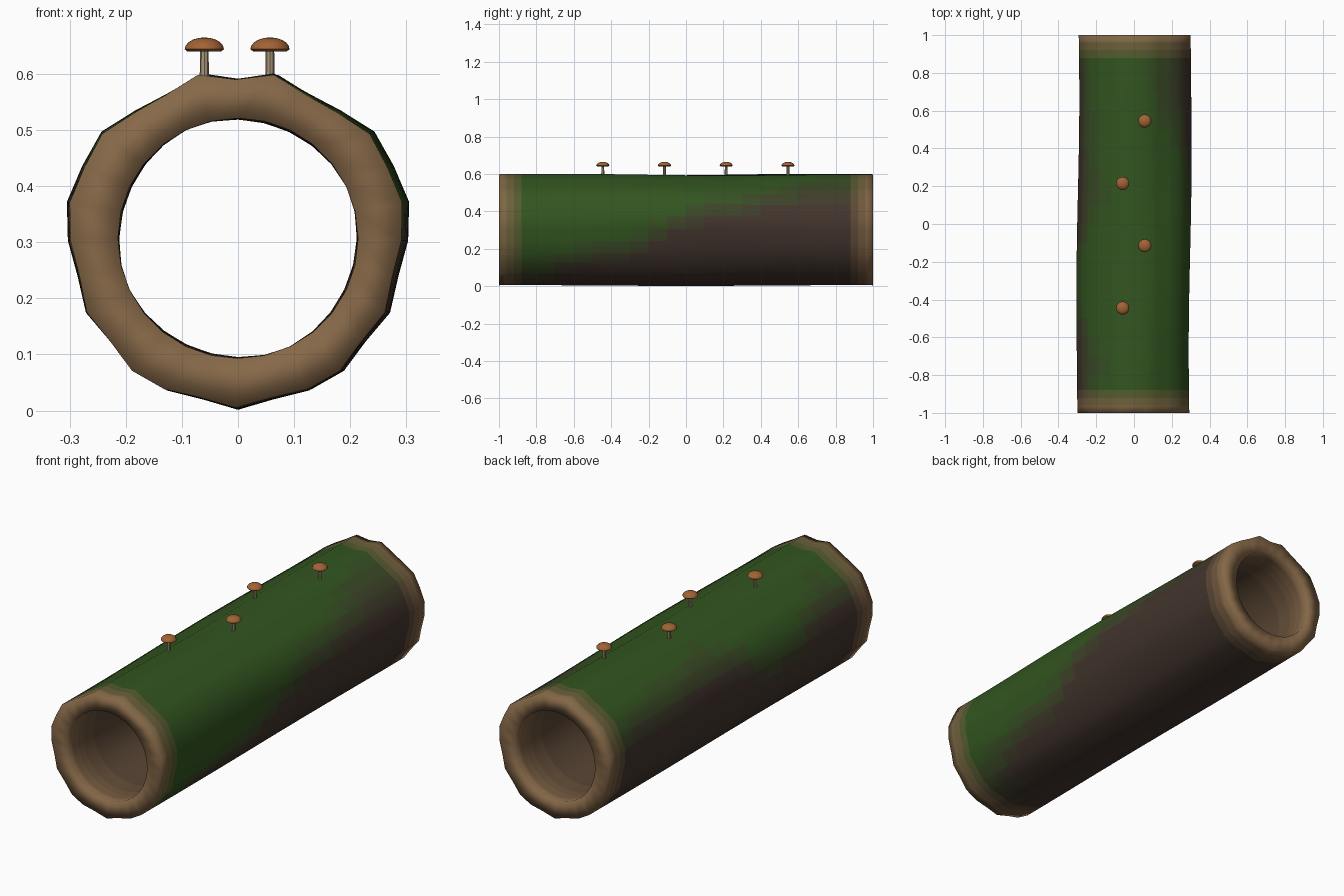
import bpy, bmesh
from math import sin, cos, pi

if "Cube" in bpy.data.objects:
    bpy.data.objects.remove(bpy.data.objects["Cube"])

mats = {}


def material(name, color):
    if name not in mats:
        m = bpy.data.materials.new(name)
        m.diffuse_color = (*color, 1)
        m.use_nodes = True
        m.node_tree.nodes["Principled BSDF"].inputs["Base Color"].default_value = m.diffuse_color
        mats[name] = m
    return mats[name]


def mix(a, b, t):
    return tuple(p + (q - p) * t for p, q in zip(a, b))


def clamp(t):
    return max(0.0, min(1.0, t))


WOOD = (0.24, 0.14, 0.065)
MOSS = (0.032, 0.09, 0.014)
BARK = (0.055, 0.035, 0.026)
BORE = (0.10, 0.06, 0.035)

# Bark radius from the top ridge down to the bottom, mirrored to both sides
HALF = [.287, .303, .288, .291, .305, .30, .304, .295, .286, .295,
        .287, .297, .294, .287, .298]
N = 28
RADII = HALF + HALF[-2:0:-1]
YS = [-1, -.96, -.92, -.88] + [-.8 + .1 * i for i in range(17)] + [.88, .92, .96, 1]


def outer_point(i, y):
    a = pi / 2 - 2 * pi * i / N
    bump = .007 * sin(3 * a + 2.4 * y) * (1 - y * y)
    r = RADII[i] + bump * (0.5 if sin(a) < -.6 else 1)
    return (r * cos(a) + .004 * sin(2 * y), y, .303 + r * sin(a))


def inner_point(i, y):
    a = pi / 2 - 2 * pi * i / N
    r = .214 + .004 * sin(4 * a + 2 * y) * (1 - y * y)
    return (r * cos(a), y, .307 + r * sin(a))


def moss_amount(x, y, z):
    # moss line climbs toward the back on the right side
    if x > 0:
        edge = .08 + .42 * clamp((y + .75) / 1.2)
    else:
        edge = .44 + .05 * sin(5 * y)
    edge += .025 * sin(9 * y + 1)
    return clamp((z - edge) / .16 + .5)


def face_material(c, inside):
    x, y, z = c
    if abs(y) > .999:
        return material("cut_wood", WOOD)
    if inside:
        k = round(clamp((abs(y) - .75) / .25) * 4)
        return material(f"bore_{k}", mix(BORE, WOOD, k / 5))
    m = round(moss_amount(x, y, z) * 5)
    k = round(clamp((abs(y) - .86) / .1) * 3)
    return material(f"bark_{m}_{k}", mix(mix(BARK, MOSS, m / 5), WOOD, k / 3 * .85))


# Hollow log: closed loop of rings, outside then back through the bore
bm = bmesh.new()
rings = [[bm.verts.new(outer_point(i, y)) for i in range(N)] for y in YS]
rings += [[bm.verts.new(inner_point(i, y)) for i in range(N)] for y in reversed(YS)]
mesh = bpy.data.meshes.new("hollow_log")
slots = {}
for k, ring in enumerate(rings):
    nxt = rings[(k + 1) % len(rings)]
    for i in range(N):
        j = (i + 1) % N
        f = bm.faces.new((ring[i], ring[j], nxt[j], nxt[i]))
        f.smooth = True
        m = face_material(f.calc_center_median(), k >= len(YS))
        if m.name not in slots:
            slots[m.name] = len(slots)
            mesh.materials.append(m)
        f.material_index = slots[m.name]
bmesh.ops.recalc_face_normals(bm, faces=bm.faces[:])
bm.to_mesh(mesh)
bm.free()
bpy.context.collection.objects.link(bpy.data.objects.new("hollow_log", mesh))


def lathe(name, profile, loc, mat, n=16):
    bm = bmesh.new()
    vs = [bm.verts.new((r, 0, z)) for r, z in profile]
    es = [bm.edges.new(p) for p in zip(vs, vs[1:])]
    bmesh.ops.spin(bm, geom=vs + es, cent=(0, 0, 0), axis=(0, 0, 1),
                   angle=2 * pi, steps=n)
    bmesh.ops.remove_doubles(bm, verts=bm.verts[:], dist=1e-5)
    bmesh.ops.recalc_face_normals(bm, faces=bm.faces[:])
    me = bpy.data.meshes.new(name)
    bm.to_mesh(me)
    bm.free()
    me.materials.append(mat)
    ob = bpy.data.objects.new(name, me)
    ob.location = loc
    bpy.context.collection.objects.link(ob)
    bpy.ops.object.select_all(action='DESELECT')
    ob.select_set(True)
    bpy.context.view_layer.objects.active = ob
    bpy.ops.object.shade_smooth_by_angle(angle=0.7)


# Mushrooms along the top
stem_mat = material("mushroom_stem", (0.40, 0.30, 0.19))
cap_mat = material("mushroom_cap", (0.36, 0.125, 0.035))
DOME = [(0, 0), (.030, 0)] + [(.035 * cos(t * pi / 10), .004 + .021 * sin(t * pi / 10))
                              for t in range(5)] + [(0, .025)]
for n, (x, y) in enumerate([(-.06, -.445), (.057, -.115), (-.06, .215), (.057, .545)], 1):
    lathe(f"mushroom_stem_{n}", [(0, 0), (.0085, 0), (.0075, .062), (0, .062)],
          (x, y, .582), stem_mat, 8)
    lathe(f"mushroom_cap_{n}", DOME, (x, y, .64), cap_mat)
